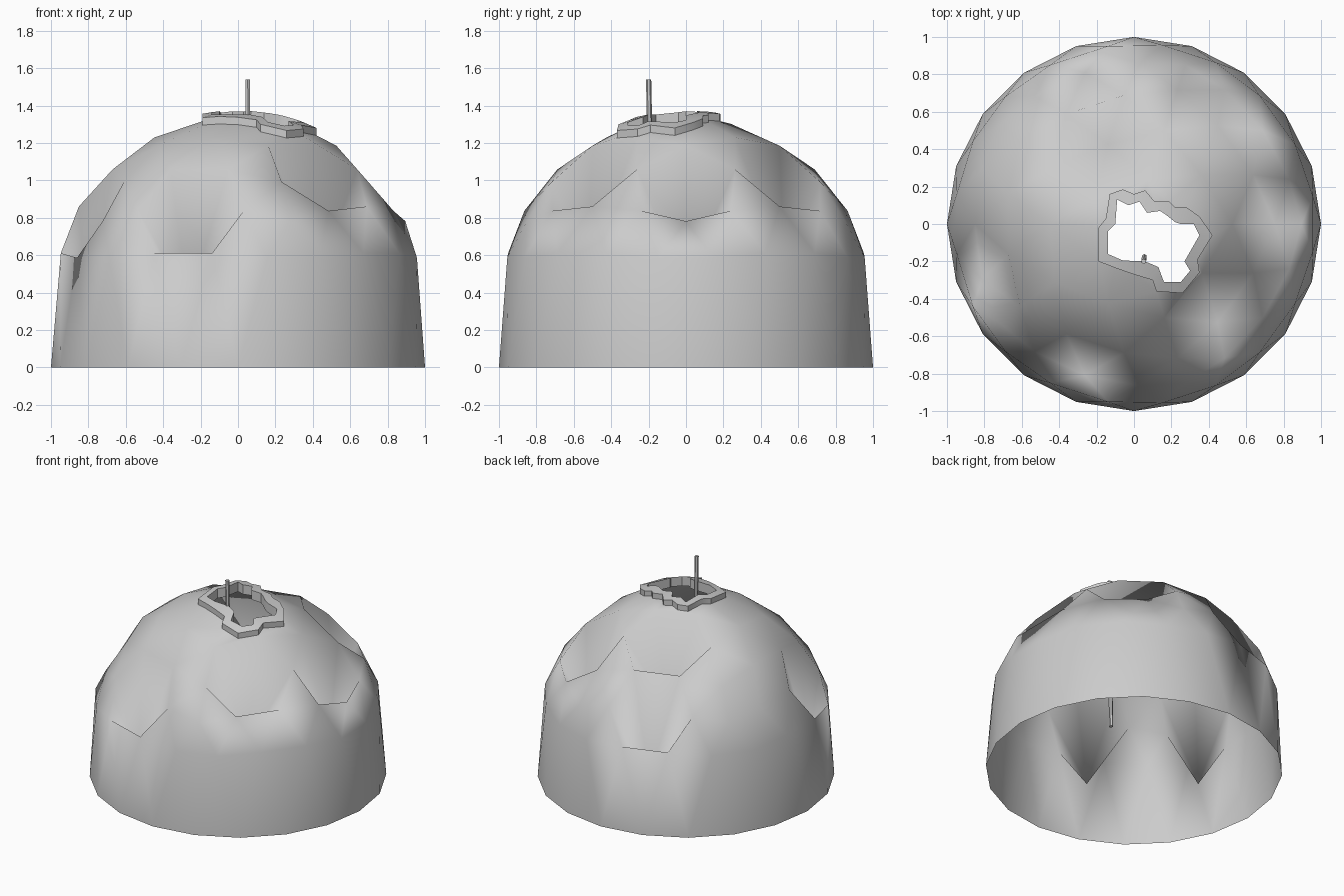
import bpy, bmesh, math
from mathutils import Vector

if "Cube" in bpy.data.objects:
    bpy.data.objects.remove(bpy.data.objects["Cube"])

LIFT = 0.335     # height of the sphere centre; the equator is pulled to the floor

grey = bpy.data.materials.new("stone grey")
grey.diffuse_color = (0.6, 0.6, 0.6, 1)
grey.use_nodes = True
grey.node_tree.nodes["Principled BSDF"].inputs["Base Color"].default_value = grey.diffuse_color


def make_object(name, bm, smooth_angle):
    bmesh.ops.recalc_face_normals(bm, faces=bm.faces)
    me = bpy.data.meshes.new(name)
    bm.to_mesh(me)
    bm.free()
    ob = bpy.data.objects.new(name, me)
    bpy.context.collection.objects.link(ob)
    me.materials.append(grey)
    bpy.ops.object.select_all(action='DESELECT')
    bpy.context.view_layer.objects.active = ob
    ob.select_set(True)
    bpy.ops.object.shade_smooth_by_angle(angle=math.radians(smooth_angle))
    return ob


def ground(x, y):
    return math.sqrt(1 - x * x - y * y) + LIFT


# ragged opening, clockwise: outer x, y and inner x, y
RIM = [
    (-.19, -.02, -.14, -.04), (-.15, .03, -.10, .00), (-.13, .16, -.09, .13),
    (-.06, .185, -.03, .10), (.00, .16, .03, .12), (.06, .18, .07, .06),
    (.11, .12, .14, .07), (.19, .12, .17, .05), (.22, .09, .22, .01),
    (.28, .09, .25, .00), (.35, .04, .32, .00), (.42, -.06, .35, -.06),
    (.34, -.19, .27, -.20), (.35, -.26, .30, -.25), (.26, -.37, .25, -.31),
    (.12, -.36, .16, -.31), (.10, -.30, .13, -.23), (.00, -.27, .06, -.20),
    (-.10, -.235, -.06, -.195), (-.19, -.20, -.14, -.16),
]

# dome shell: upper half of an icosphere
for level in range(1, 5):
    bm = bmesh.new()
    bmesh.ops.create_icosphere(bm, subdivisions=level, radius=1)
    if len(bm.verts) >= 162:
        break
    bm.free()
bmesh.ops.delete(bm, geom=[v for v in bm.verts if v.co.z < -0.01], context='VERTS')

# pits: single vertices pushed straight down
pits = [(-.263, -.809), (-.81, -.29), (.74, 0), (-.263, .809),
        (-.14, .43), (.47, .51), (.47, -.51)]
pit_verts = [min(bm.verts, key=lambda v: (v.co.xy - Vector(p)).length) for p in pits]
for v in bm.verts:
    v.co.z = 0 if v.co.z < 0.05 else v.co.z + LIFT
for v in pit_verts:
    v.co.z -= 0.51

# opening in the crown, joined to the ragged outline
bmesh.ops.delete(bm, geom=[v for v in bm.verts
                           if v.co.xy.length < 0.3 and v.co.y < 0.1], context='VERTS')
loop = [e for e in bm.edges if e.is_boundary and max(v.co.z for v in e.verts) > 0.4]
ring = [bm.verts.new((a, b, ground(a, b))) for a, b, _, _ in RIM]
loop += [bm.edges.new((ring[i - 1], ring[i])) for i in range(len(ring))]
bmesh.ops.triangle_fill(bm, edges=loop, use_beauty=True, normal=(0, 0, 1))
make_object("dome_shell", bm, 180)

# raised collar around the opening
bm = bmesh.new()
rows = []
for a, b, c, d in RIM:
    za, zc = ground(a, b), ground(c, d)
    rows.append([bm.verts.new(p) for p in (
        (a, b, za - .005), (a, b, za + .04), (c, d, zc + .04), (c, d, zc - .03))])
for i in range(len(rows)):
    p, q = rows[i - 1], rows[i]
    for k in range(3):
        bm.faces.new((p[k], p[k + 1], q[k + 1], q[k]))
make_object("opening_collar", bm, 30)

# thin pole standing in the opening
bm = bmesh.new()
low, high = Vector((.055, -.175, .40)), Vector((.052, -.20, 1.54))
bmesh.ops.create_cone(bm, cap_ends=True, segments=6, radius1=.014, radius2=.014,
                      depth=(high - low).length)
turn = Vector((0, 0, 1)).rotation_difference(high - low).to_matrix()
for v in bm.verts:
    v.co = turn @ v.co + (low + high) / 2
make_object("pole", bm, 30)
